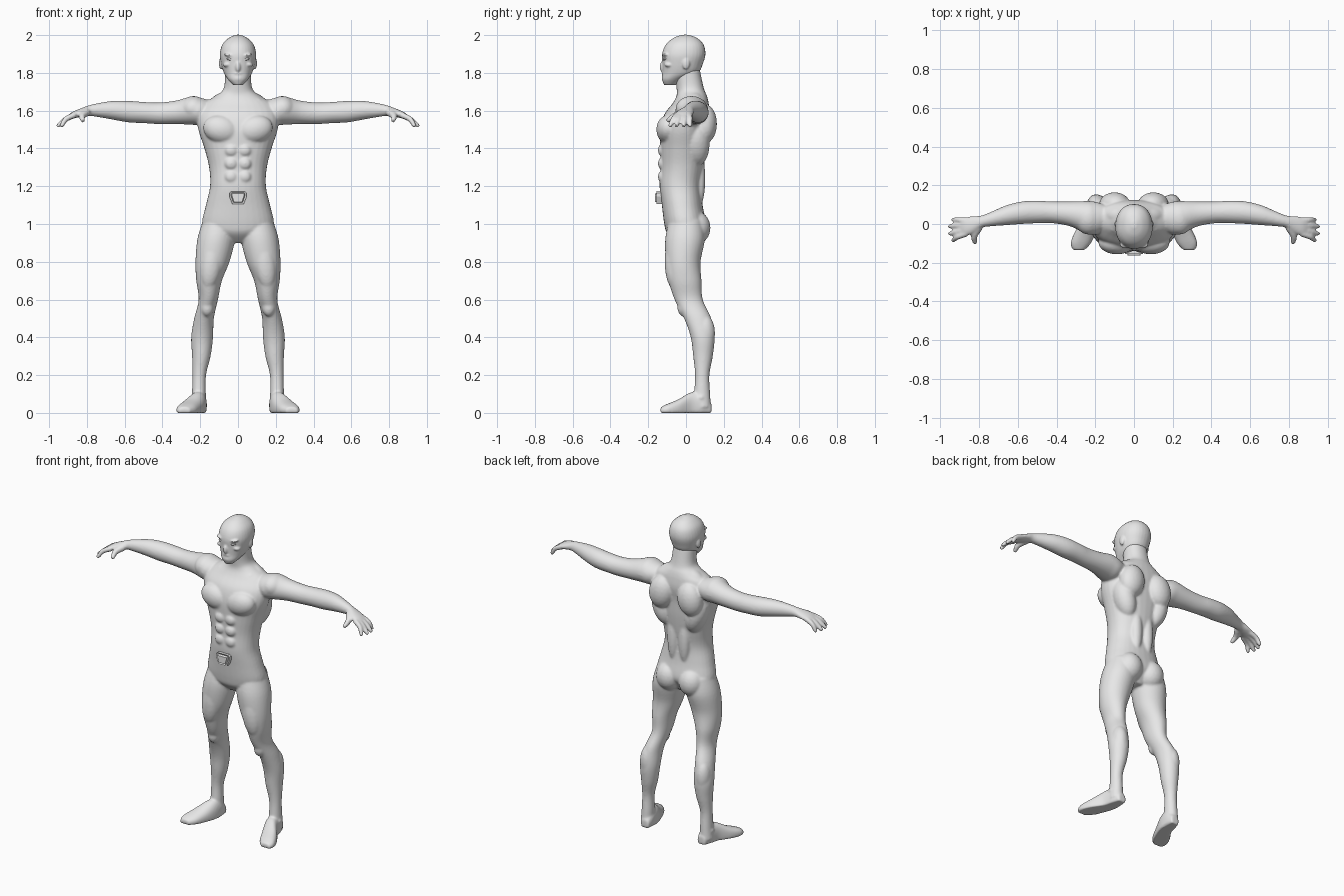
import bpy, bmesh, math
from mathutils import Vector, Matrix

cube = bpy.data.objects.get("Cube")
if cube:
    bpy.data.objects.remove(cube, do_unlink=True)

SIDES = 32
BOTH = (1, -1)
ONE = (1,)

grey = bpy.data.materials.new("plain_grey")
grey.use_nodes = True
grey.diffuse_color = (0.8, 0.8, 0.8, 1)
grey.node_tree.nodes["Principled BSDF"].inputs["Base Color"].default_value = (0.8, 0.8, 0.8, 1)


def smooth_rows(rows, steps=5):
    """Catmull-Rom interpolation between rows of section values."""
    result = []
    last = len(rows) - 1
    for i in range(last):
        a, b, c, d = rows[max(i - 1, 0)], rows[i], rows[i + 1], rows[min(i + 2, last)]
        for k in range(steps):
            t = k / steps
            result.append([0.5 * (2 * q + (r - p) * t + (2 * p - 5 * q + 4 * r - s) * t ** 2
                                  + (3 * q - p - 3 * r + s) * t ** 3)
                           for p, q, r, s in zip(a, b, c, d)])
    return result + [list(rows[-1])]


def skin(bm, rings):
    """Join rings of points into one closed shell."""
    loops = [[bm.verts.new(p) for p in ring] for ring in rings]
    for low, high in zip(loops, loops[1:]):
        for i in range(len(low)):
            j = (i + 1) % len(low)
            bm.faces.new((low[i], low[j], high[j], high[i]))
    bm.faces.new(loops[0][::-1])
    bm.faces.new(loops[-1])


def loft(bm, axis, rows, sides=BOTH, power=2.0):
    """Rows are (position on axis, centre u, centre v, radius u, radius v)."""
    for side in sides:
        rings = []
        for pos, cu, cv, ru, rv in smooth_rows(rows):
            ring = []
            for i in range(SIDES):
                angle = math.tau * i / SIDES
                c, s = math.cos(angle), math.sin(angle)
                u = cu + ru * math.copysign(abs(c) ** (2 / power), c)
                v = cv + rv * math.copysign(abs(s) ** (2 / power), s)
                x, y, z = {"x": (pos, u, v), "y": (u, pos, v), "z": (u, v, pos)}[axis]
                ring.append((x * side, y, max(z, 0)))
            rings.append(ring)
        skin(bm, rings)


def tube(bm, points, radii):
    """Tapered finger along a path, on both sides."""
    rows = smooth_rows([(*p, r) for p, r in zip(points, radii)])
    for side in BOTH:
        rings = []
        for i, row in enumerate(rows):
            ahead = Vector(rows[min(i + 1, len(rows) - 1)][:3])
            behind = Vector(rows[max(i - 1, 0)][:3])
            turn = (ahead - behind).to_track_quat("Z", "Y")
            ring = []
            for k in range(12):
                a = math.tau * k / 12
                p = Vector(row[:3]) + turn @ Vector((math.cos(a), math.sin(a), 0)) * row[3]
                ring.append((p.x * side, p.y, p.z))
            rings.append(ring)
        skin(bm, rings)
    blob(bm, points[-1], [radii[-1]] * 3)


def blob(bm, centre, size, sides=BOTH, tilt=0):
    """Ellipsoid muscle, tilted about the y axis."""
    for side in sides:
        place = Matrix.Translation((centre[0] * side, centre[1], centre[2]))
        turn = Matrix.Rotation(math.radians(tilt) * side, 4, "Y")
        bmesh.ops.create_icosphere(bm, subdivisions=3, radius=1,
                                   matrix=place @ turn @ Matrix.Diagonal((*size, 1)))


def finish(name, bm, voxel=None, soften=8):
    bmesh.ops.recalc_face_normals(bm, faces=bm.faces)
    mesh = bpy.data.meshes.new(name)
    bm.to_mesh(mesh)
    bm.free()
    mesh.materials.append(grey)
    obj = bpy.data.objects.new(name, mesh)
    bpy.context.collection.objects.link(obj)
    if voxel:
        blend = obj.modifiers.new("blend", "REMESH")
        blend.mode = "VOXEL"
        blend.voxel_size = voxel
        blend.use_smooth_shade = True
        relax = obj.modifiers.new("relax", "SMOOTH")
        relax.factor = 0.5
        relax.iterations = soften
    return obj


# Body: torso and neck
body = bmesh.new()
loft(body, "z", [
    (.90, 0, 0, .05, .05), (.95, 0, -.01, .15, .09), (1.0, 0, -.005, .19, .11),
    (1.1, 0, -.02, .17, .108), (1.2, 0, -.03, .148, .11), (1.3, 0, -.02, .153, .115),
    (1.4, 0, -.015, .178, .122), (1.5, 0, -.012, .21, .125), (1.58, 0, .005, .215, .12),
    (1.64, 0, .025, .18, .095), (1.68, 0, .03, .115, .08), (1.72, 0, .022, .075, .072),
    (1.82, 0, .005, .068, .068)], ONE, 2.2)

# Legs and feet
loft(body, "z", [
    (1.02, .1, 0, .085, .09), (.92, .115, -.005, .1, .105), (.8, .135, -.015, .09, .092),
    (.7, .153, -.005, .068, .087), (.6, .157, .014, .051, .075), (.5, .18, .062, .052, .072),
    (.4, .19, .088, .058, .063), (.3, .194, .09, .049, .052), (.2, .205, .086, .036, .038),
    (.1, .207, .085, .037, .043), (.03, .21, .085, .04, .047)])
loft(body, "y", [
    (.135, .2, .02, .026, .03), (.09, .205, .04, .04, .06), (.03, .215, .035, .045, .075),
    (-.04, .25, .02, .055, .052), (-.1, .275, .015, .052, .032), (-.135, .285, .01, .03, .02)],
     power=2.4)

# Arms and palms
loft(body, "x", [
    (.14, .035, 1.6, .06, .05), (.2, .03, 1.597, .085, .072), (.25, .035, 1.6, .083, .074),
    (.33, .052, 1.591, .064, .062), (.42, .06, 1.586, .056, .057), (.5, .062, 1.59, .058, .056),
    (.58, .058, 1.595, .058, .057), (.66, .045, 1.602, .051, .05), (.74, .025, 1.603, .037, .037),
    (.79, .012, 1.6, .031, .028), (.83, -.003, 1.59, .044, .023),
    (.87, -.014, 1.578, .049, .019), (.895, -.018, 1.567, .044, .014)])

# Fingers and thumbs
for root, tip, reach in ((-.05, -.083, .932), (-.028, -.05, .95), (-.004, -.012, .95), (.019, .022, .932)):
    tube(body, [(.865, root, 1.577), (.91, (root + tip) / 2, 1.556), (reach, tip, 1.522)],
         (.016, .015, .012))
tube(body, [(.8, -.015, 1.592), (.825, -.06, 1.572), (.822, -.093, 1.55)], (.022, .018, .013))

# Muscles
blob(body, (.088, -.095, 1.5), (.098, .062, .075), tilt=-15)       # chest
blob(body, (.235, .03, 1.61), (.072, .085, .068))                  # shoulder
blob(body, (.07, .045, 1.665), (.085, .045, .036), tilt=18)        # neck base
blob(body, (.1, .1, 1.53), (.08, .064, .105), tilt=-10)            # shoulder blade
blob(body, (.12, .055, 1.42), (.062, .07, .12), tilt=18)           # side of back
blob(body, (.04, .07, 1.24), (.036, .032, .15))                    # lower back
blob(body, (.08, .05, .98), (.08, .08, .09))                       # buttock
blob(body, (.14, -.06, .8), (.06, .053, .15), tilt=-8)             # front thigh
blob(body, (.163, -.012, .56), (.035, .034, .05))                  # kneecap
blob(body, (.195, .1, .42), (.048, .054, .1))                      # calf
blob(body, (.21, .08, .08), (.042, .03, .025))                     # ankle
for height in (1.39, 1.32, 1.25):
    blob(body, (.036, -.124, height), (.035, .025, .034))          # stomach
blob(body, (.045, -.03, 1.65), (.075, .014, .013), tilt=-8)        # collarbone
finish("body", body, .0062)

# Head with face relief
head = bmesh.new()
loft(head, "z", [
    (1.735, 0, -.085, .025, .03), (1.765, 0, -.07, .053, .057), (1.8, 0, -.03, .075, .094),
    (1.85, 0, -.018, .09, .108), (1.9, 0, -.012, .096, .115), (1.95, 0, -.007, .083, .1),
    (1.985, 0, -.004, .049, .062), (2.002, 0, -.004, .012, .015)], ONE, 2.15)
blob(head, (0, -.122, 1.832), (.014, .018, .03), ONE)              # nose
blob(head, (0, -.11, 1.77), (.03, .019, .02), ONE)                 # chin
blob(head, (0, -.115, 1.797), (.026, .014, .009), ONE)             # mouth
blob(head, (.04, -.107, 1.893), (.036, .019, .009), tilt=-10)      # brow
blob(head, (.052, -.09, 1.845), (.027, .025, .014), tilt=10)       # cheek
blob(head, (.09, .0, 1.85), (.011, .02, .032))                     # ear
finish("head", head, .005, 5)

# Eyes
eyes = bmesh.new()
blob(eyes, (.038, -.107, 1.872), (.022, .015, .008), tilt=-8)
for face in eyes.faces:
    face.smooth = True
finish("eyes", eyes)

# Belt buckle: tapered plate with a raised centre
buckle = bmesh.new()
outline = [(.03, 1.105), (.046, 1.145), (.046, 1.165), (.036, 1.175)]
outline += [(-x, z) for x, z in reversed(outline)]
plate = buckle.faces.new([buckle.verts.new((x, -.115, z)) for x, z in outline])
front = bmesh.ops.extrude_face_region(buckle, geom=[plate])["geom"]
bmesh.ops.translate(buckle, verts=[v for v in front if isinstance(v, bmesh.types.BMVert)],
                    vec=(0, -.04, 0))
face = [f for f in front if isinstance(f, bmesh.types.BMFace)]
bmesh.ops.recalc_face_normals(buckle, faces=buckle.faces)
bmesh.ops.inset_region(buckle, faces=face, thickness=.01, depth=-.005)
bmesh.ops.inset_region(buckle, faces=face, thickness=.005, depth=.013)
finish("belt_buckle", buckle)
